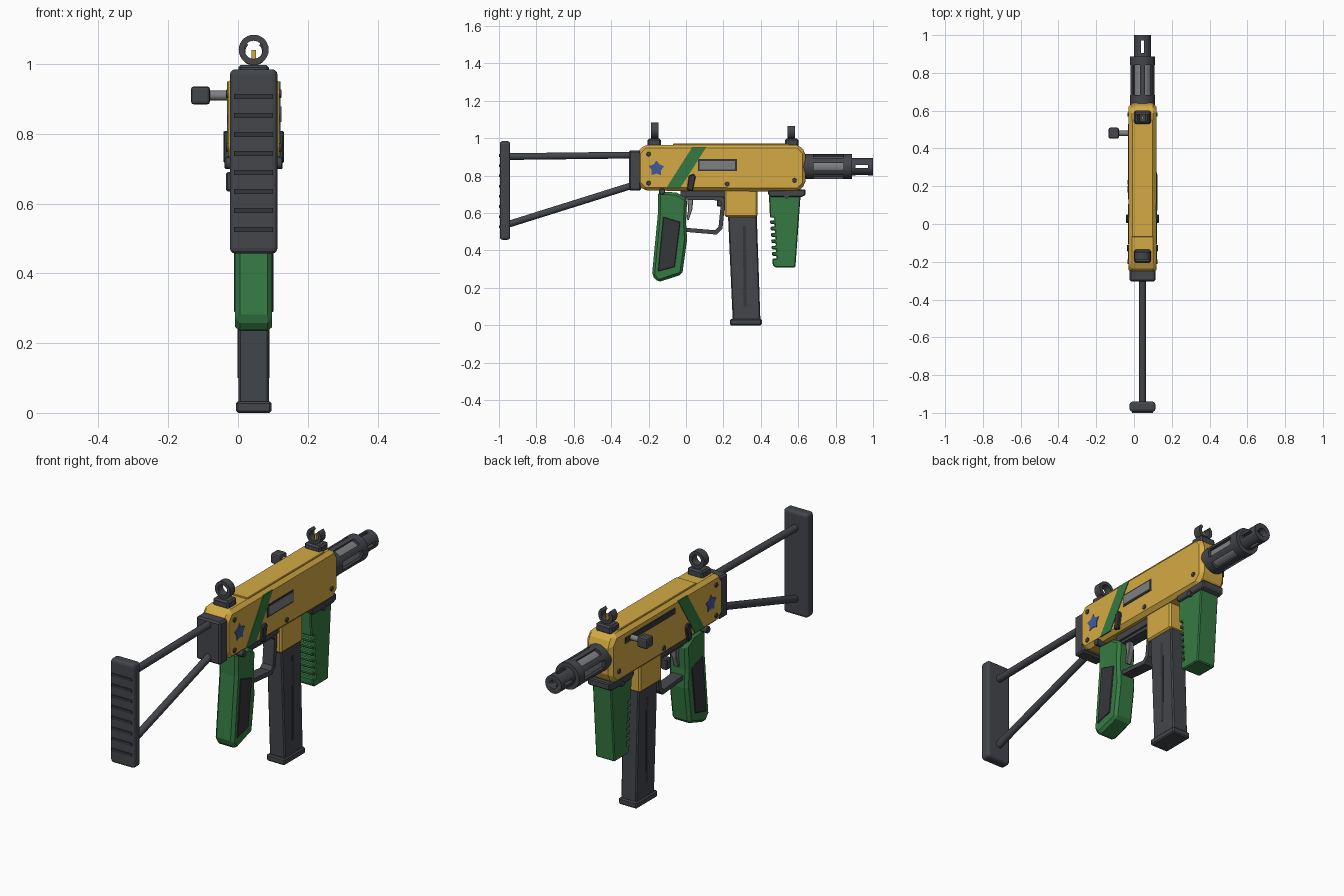
import bpy, bmesh, math
from mathutils import Vector

if "Cube" in bpy.data.objects:
    bpy.data.objects.remove(bpy.data.objects["Cube"])

CX = 0.045  # centre plane of the gun


def mat(name, r, g, b):
    m = bpy.data.materials.new(name)
    m.diffuse_color = (r, g, b, 1)
    m.use_nodes = True
    m.node_tree.nodes["Principled BSDF"].inputs["Base Color"].default_value = m.diffuse_color
    return m


YELLOW = mat("yellow paint", 0.658, 0.402, 0.058)
GREEN = mat("green polymer", 0.036, 0.195, 0.056)
DARK = mat("dark metal", 0.056, 0.061, 0.070)
BLACK = mat("black rubber", 0.036, 0.037, 0.042)
STEEL = mat("light steel", 0.21, 0.215, 0.225)
BLUE = mat("blue decal", 0.055, 0.10, 0.33)


def finish(bm, name, m, bevel=0, segs=1, smooth=False):
    bmesh.ops.recalc_face_normals(bm, faces=bm.faces[:])
    me = bpy.data.meshes.new(name)
    bm.to_mesh(me)
    bm.free()
    ob = bpy.data.objects.new(name, me)
    bpy.context.collection.objects.link(ob)
    me.materials.append(m)
    if bevel:
        b = ob.modifiers.new("bevel", 'BEVEL')
        b.width, b.segments, b.limit_method = bevel, segs, 'ANGLE'
        b.angle_limit = math.radians(30)
    if smooth:
        bpy.context.view_layer.objects.active = ob
        bpy.ops.object.select_all(action='DESELECT')
        ob.select_set(True)
        bpy.ops.object.shade_smooth_by_angle(angle=math.radians(35))
    return ob


def plate(name, pts, x0, x1, m, bevel=0, segs=1):
    """Extrude a (y, z) outline from x0 to x1, measured from the centre plane."""
    bm = bmesh.new()
    a = [bm.verts.new((CX + x0, y, z)) for y, z in pts]
    b = [bm.verts.new((CX + x1, y, z)) for y, z in pts]
    bm.faces.new(a)
    bm.faces.new(b[::-1])
    n = len(pts)
    for i in range(n):
        j = (i + 1) % n
        bm.faces.new((a[i], a[j], b[j], b[i]))
    return finish(bm, name, m, bevel, segs)


def rect(y0, y1, z0, z1):
    return [(y0, z0), (y1, z0), (y1, z1), (y0, z1)]


def box(name, x0, x1, y0, y1, z0, z1, m, bevel=0, segs=1):
    return plate(name, rect(y0, y1, z0, z1), x0, x1, m, bevel, segs)


def both(name, pts, x0, x1, m, bevel=0):
    for side, s in (("right", 1), ("left", -1)):
        plate(f"{name}_{side}", pts, s * x0, s * x1, m, bevel)


def rod(name, p, q, r, m, sides=24, bevel=0):
    p, q = Vector(p) + Vector((CX, 0, 0)), Vector(q) + Vector((CX, 0, 0))
    d = q - p
    bm = bmesh.new()
    bmesh.ops.create_cone(bm, cap_ends=True, segments=sides, radius1=r, radius2=r, depth=d.length)
    bm.transform(d.to_track_quat('Z', 'Y').to_matrix().to_4x4())
    bmesh.ops.translate(bm, verts=bm.verts[:], vec=(p + q) / 2)
    return finish(bm, name, m, bevel, 1, True)


def ring(name, y0, y1, zc, r0, r1, a0, a1, m, n=28):
    """Arc-shaped band around the y axis, angles in degrees."""
    bm = bmesh.new()
    loops = []
    for i in range(n + 1):
        a = math.radians(a0 + (a1 - a0) * i / n)
        c, s = math.cos(a), math.sin(a)
        loops.append([bm.verts.new((CX + r * c, y, zc + r * s))
                      for r, y in ((r0, y0), (r1, y0), (r1, y1), (r0, y1))])
    for p, q in zip(loops, loops[1:]):
        for k in range(4):
            bm.faces.new((p[k], p[(k + 1) % 4], q[(k + 1) % 4], q[k]))
    if a1 - a0 < 360:
        bm.faces.new(loops[0])
        bm.faces.new(loops[-1])
    else:
        bmesh.ops.remove_doubles(bm, verts=bm.verts[:], dist=1e-5)
    return finish(bm, name, m, 0, 1, True)


def cut(ob, cutter):
    cutter.hide_render = True
    md = ob.modifiers.new("cut", 'BOOLEAN')
    md.object, md.operation, md.solver = cutter, 'DIFFERENCE', 'EXACT'
    bpy.context.view_layer.objects.active = ob
    bpy.ops.object.modifier_apply(modifier=md.name)
    bpy.data.objects.remove(cutter)


# Receiver
plate("receiver", [(-0.26, 0.755), (-0.225, 0.72), (0.60, 0.715), (0.64, 0.755), (0.64, 0.925),
                   (0.605, 0.965), (-0.225, 0.965), (-0.26, 0.925)], -0.074, 0.074, YELLOW, 0.018)
box("top_cover", -0.057, 0.057, -0.07, 0.55, 0.95, 0.971, YELLOW, 0.003)
box("rear_cap", -0.068, 0.068, -0.305, -0.24, 0.72, 0.935, DARK, 0.008)
box("magazine_well", -0.053, 0.053, 0.205, 0.382, 0.58, 0.74, YELLOW, 0.008)

# Side decals, port and controls
both("stripe", [(-0.105, 0.735), (-0.03, 0.735), (0.107, 0.95), (0.032, 0.95)], 0.07, 0.077, GREEN)
star = []
for i in range(10):
    r, a = (0.043 if i % 2 == 0 else 0.027), math.radians(90 + 36 * i)
    star.append((-0.158 + r * math.cos(a), 0.838 + r * math.sin(a)))
both("star", star, 0.07, 0.077, BLUE)
plate("ejection_port_frame", rect(0.063, 0.272, 0.825, 0.888), 0.07, 0.0765, BLACK)
plate("ejection_port_cover", rect(0.072, 0.263, 0.834, 0.879), 0.07, 0.079, STEEL)
plate("charging_slot", rect(0.13, 0.53, 0.895, 0.925), -0.0765, -0.07, BLACK)
rod("charging_shaft", (-0.06, 0.48, 0.91), (-0.13, 0.48, 0.91), 0.014, STEEL, 16)
box("charging_knob", -0.18, -0.125, 0.452, 0.51, 0.884, 0.936, DARK, 0.009, 2)
both("selector_lever", [(0.005, 0.725), (0.035, 0.715), (0.052, 0.795), (0.04, 0.81), (0.015, 0.80)],
     0.07, 0.087, BLACK, 0.004)
for i, (y, z) in enumerate([(-0.2, 0.915), (-0.2, 0.76), (0.22, 0.755), (0.58, 0.775)]):
    rod(f"bolt_{i + 1}", (-0.08, y, z), (0.08, y, z), 0.012, DARK, 12, 0.002)
rod("rear_pin", (-0.083, -0.128, 0.716), (0.083, -0.128, 0.716), 0.017, DARK, 16, 0.003)
box("magazine_release", -0.08, -0.045, 0.165, 0.205, 0.635, 0.69, DARK, 0.005)

# Barrel shroud, slotted all round, with the steel barrel showing through
ZB = 0.848
shroud = rod("barrel_shroud", (0, 0.62, ZB), (0, 0.888, ZB), 0.067, DARK, 36)
for i in range(6):
    a = math.radians(60 * i)
    c = box("slot_cutter", -0.02, 0.02, 0.682, 0.842, 0.04, 0.09, DARK)
    for v in c.data.vertices:  # turn the cutter about the barrel axis
        x, z = v.co.x - CX, v.co.z
        v.co.x, v.co.z = CX + x * math.sin(a) + z * math.cos(a), ZB - x * math.cos(a) + z * math.sin(a)
    cut(shroud, c)
rod("inner_barrel", (0, 0.65, ZB), (0, 0.87, ZB), 0.052, STEEL, 32)
muzzle = rod("muzzle", (0, 0.87, ZB), (0, 1.0, ZB), 0.046, DARK, 32)
cut(muzzle, rod("bore_cutter", (0, 0.90, ZB), (0, 1.05, ZB), 0.022, DARK, 20))
for h in (True, False):
    w, t = (0.1, 0.008) if h else (0.008, 0.1)
    cut(muzzle, box("vent_cutter", -w, w, 0.905, 0.972, ZB - t, ZB + t, DARK))

# Sights
for name, y in (("rear", -0.168), ("front", 0.567)):
    box(f"{name}_sight_base", -0.044, 0.044, y - 0.038, y + 0.034, 0.955, 0.998, DARK, 0.008)
ring("rear_sight_ring", -0.188, -0.148, 1.041, 0.026, 0.043, 0, 360, DARK)
ring("front_sight_ring", 0.543, 0.583, 1.036, 0.024, 0.040, 130, 410, DARK)
box("front_sight_post", -0.006, 0.006, 0.557, 0.569, 0.99, 1.04, YELLOW)

# Folding stock
rod("stock_upper_rod", (0, -0.95, 0.902), (0, -0.28, 0.91), 0.018, DARK)
rod("stock_lower_rod", (0, -0.95, 0.54), (0, -0.28, 0.75), 0.018, DARK)
box("butt_plate", -0.068, 0.068, -0.995, -0.94, 0.457, 0.985, DARK, 0.015, 3)
for i in range(8):
    z = 0.526 + 0.0545 * i
    box(f"butt_rib_{i + 1}", -0.056, 0.056, -1.0, -0.98, z - 0.007, z + 0.007, BLACK)

# Pistol grip
plate("pistol_grip", [(-0.15, 0.715), (-0.05, 0.71), (0.006, 0.675), (0.0, 0.55), (0.006, 0.46),
                      (-0.02, 0.272), (-0.15, 0.23), (-0.182, 0.268), (-0.15, 0.60)],
      -0.053, 0.053, GREEN, 0.014)
both("grip_panel", [(-0.122, 0.58), (-0.03, 0.552), (-0.06, 0.312), (-0.15, 0.288)],
     0.045, 0.057, BLACK, 0.003)

# Trigger and guard: open band with an inner outline
outer = [(-0.03, 0.695), (0.195, 0.69), (0.21, 0.67), (0.195, 0.515), (0.165, 0.485), (-0.01, 0.50)]
inner = [(-0.03, 0.672), (0.178, 0.668), (0.187, 0.655), (0.174, 0.526), (0.155, 0.508), (-0.01, 0.522)]
for i in range(5):
    plate(f"trigger_guard_{i + 1}", [outer[i], outer[i + 1], inner[i + 1], inner[i]],
          -0.03, 0.03, DARK)
box("trigger_housing", -0.04, 0.04, -0.03, 0.21, 0.685, 0.73, DARK)
plate("trigger", [(0.005, 0.69), (0.04, 0.69), (0.034, 0.62), (0.014, 0.56), (0.003, 0.57), (0.012, 0.62)],
      -0.014, 0.014, STEEL, 0.003)

# Magazine
plate("magazine", [(0.25, 0.02), (0.398, 0.02), (0.378, 0.60), (0.224, 0.60)],
      -0.044, 0.044, DARK, 0.006)
both("magazine_groove", [(0.308, 0.10), (0.325, 0.10), (0.321, 0.53), (0.304, 0.53)],
     0.04, 0.046, BLACK)
box("magazine_base", -0.051, 0.051, 0.235, 0.405, 0.0, 0.033, DARK, 0.006)

# Front grip with finger notches down its rear edge
edge = []
for i in range(7):
    z = 0.575 - 0.034 * i
    y = 0.449 + 0.002 * i
    edge += [(y, z), (y + 0.023, z), (y + 0.023, z - 0.014), (y, z - 0.014)]
plate("front_grip", [(0.585, 0.31), (0.613, 0.70), (0.443, 0.70)] + edge + [(0.463, 0.325), (0.475, 0.31)],
      -0.053, 0.053, GREEN, 0.005)
plate("front_grip_mount", [(0.438, 0.70), (0.455, 0.685), (0.615, 0.685), (0.638, 0.695), (0.638, 0.727),
                           (0.438, 0.722)], -0.062, 0.062, DARK, 0.005)
rod("front_grip_pin", (-0.068, 0.537, 0.692), (0.068, 0.537, 0.692), 0.014, DARK, 12)
